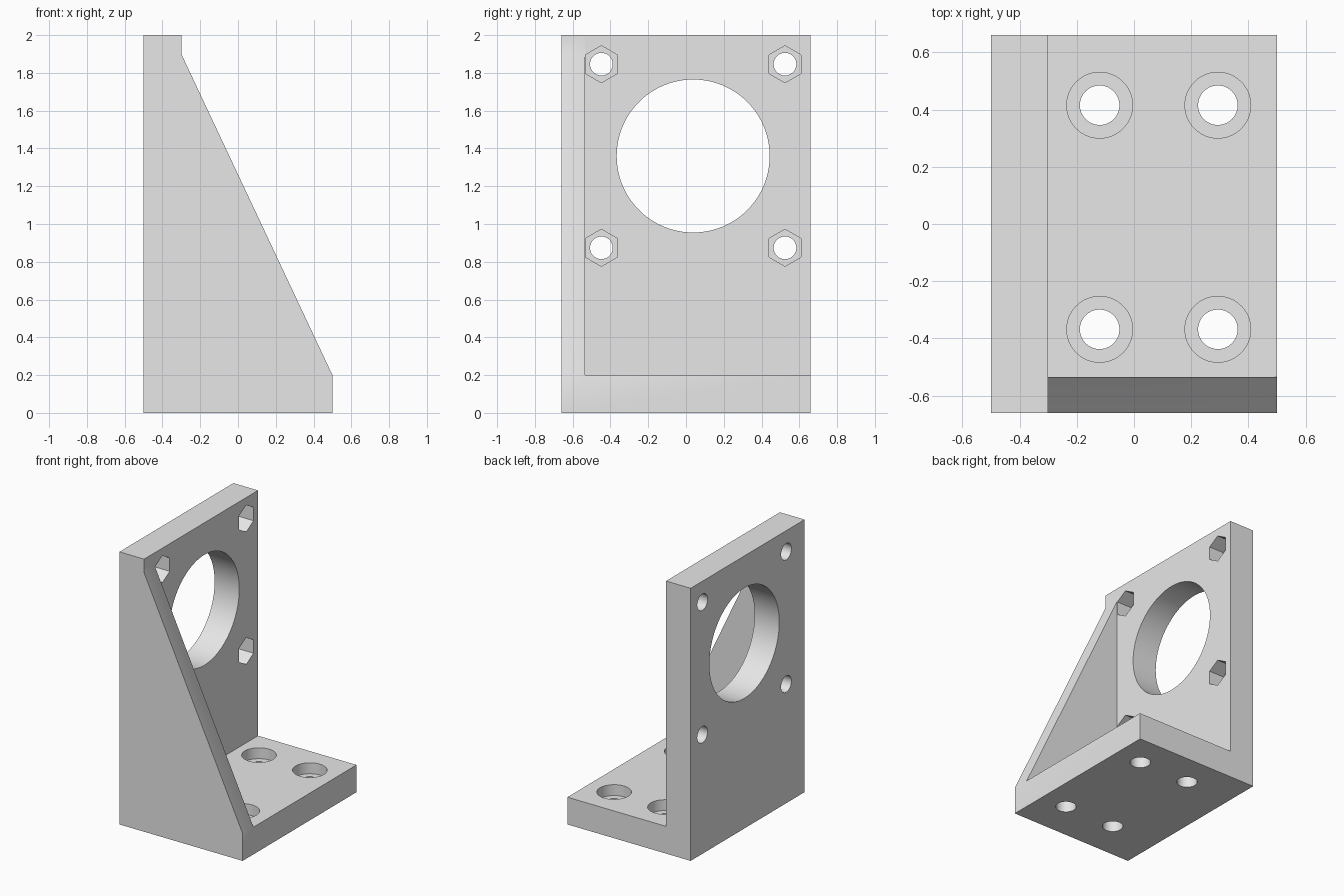
import bpy
import bmesh
from math import cos, sin, pi
from mathutils import Vector

cube = bpy.data.objects.get("Cube")
if cube:
    bpy.data.objects.remove(cube, do_unlink=True)

# Plain grey material
grey = bpy.data.materials.new("light_grey")
grey.use_nodes = True
grey.diffuse_color = (0.8, 0.8, 0.8, 1)
grey.node_tree.nodes["Principled BSDF"].inputs["Base Color"].default_value = grey.diffuse_color


def prism(name, points, sweep):
    """Extrude a flat outline along a vector."""
    bm = bmesh.new()
    face = bm.faces.new([bm.verts.new(p) for p in points])
    extruded = bmesh.ops.extrude_face_region(bm, geom=[face])
    moved = [v for v in extruded["geom"] if isinstance(v, bmesh.types.BMVert)]
    bmesh.ops.translate(bm, verts=moved, vec=Vector(sweep))
    bmesh.ops.recalc_face_normals(bm, faces=bm.faces)
    mesh = bpy.data.meshes.new(name)
    bm.to_mesh(mesh)
    bm.free()
    mesh.materials.append(grey)
    obj = bpy.data.objects.new(name, mesh)
    bpy.context.collection.objects.link(obj)
    return obj


def ring(radius, sides):
    """Regular polygon with one corner on the second axis."""
    return [(radius * sin(2 * pi * i / sides), radius * cos(2 * pi * i / sides))
            for i in range(sides)]


def cut(cutter):
    """Subtract a cutter from the bracket and discard it."""
    mod = bracket.modifiers.new("cut", "BOOLEAN")
    mod.operation = "DIFFERENCE"
    mod.solver = "EXACT"
    mod.object = cutter
    bpy.context.view_layer.objects.active = bracket
    bpy.ops.object.modifier_apply(modifier=mod.name)
    bpy.data.objects.remove(cutter, do_unlink=True)


def cut_wall(y, z, radius, x_from, x_to, sides=64):
    outline = [(x_from, y + a, z + b) for a, b in ring(radius, sides)]
    cut(prism("wall_cutter", outline, (x_to - x_from, 0, 0)))


def cut_base(x, y, radius, z_from, z_to, sides=64):
    outline = [(x + a, y + b, z_from) for a, b in ring(radius, sides)]
    cut(prism("base_cutter", outline, (0, 0, z_to - z_from)))


WIDTH = 1.32
FRONT = -WIDTH / 2
WALL = -0.3       # inner face of the upright plate
FLOOR = 0.2       # top of the base plate
GUSSET = -0.535   # inner face of the side gusset

# Side profile swept over the full width
profile = [(-0.5, 0), (0.5, 0), (0.5, FLOOR), (WALL, 1.9), (WALL, 2), (-0.5, 2)]
bracket = prism("mounting_bracket", [(x, FRONT, z) for x, z in profile], (0, WIDTH, 0))

# Open space behind the gusset
corner = [(WALL, FLOOR), (1, FLOOR), (1, 3), (WALL, 3)]
cut(prism("space_cutter", [(x, GUSSET, z) for x, z in corner], (0, 2, 0)))

# Large round opening in the upright plate
HOLE_Y, HOLE_Z = 0.038, 1.36
cut_wall(HOLE_Y, HOLE_Z, 0.405, -0.7, 0, sides=96)

# Four screw holes with hexagonal nut pockets
for dy in (-0.486, 0.486):
    for dz in (-0.486, 0.486):
        cut_wall(HOLE_Y + dy, HOLE_Z + dz, 0.06, -0.7, -0.2)
        cut_wall(HOLE_Y + dy, HOLE_Z + dz, 0.098, WALL - 0.12, WALL + 0.1, sides=6)

# Four counterbored holes in the base
for x in (-0.12, 0.293):
    for y in (-0.368, 0.415):
        cut_base(x, y, 0.069, -0.2, 0.3)
        cut_base(x, y, 0.115, FLOOR - 0.08, 0.3)

# Smooth bores with sharp edges
bpy.ops.object.select_all(action="DESELECT")
bracket.select_set(True)
bpy.context.view_layer.objects.active = bracket
bpy.ops.object.shade_smooth_by_angle()
